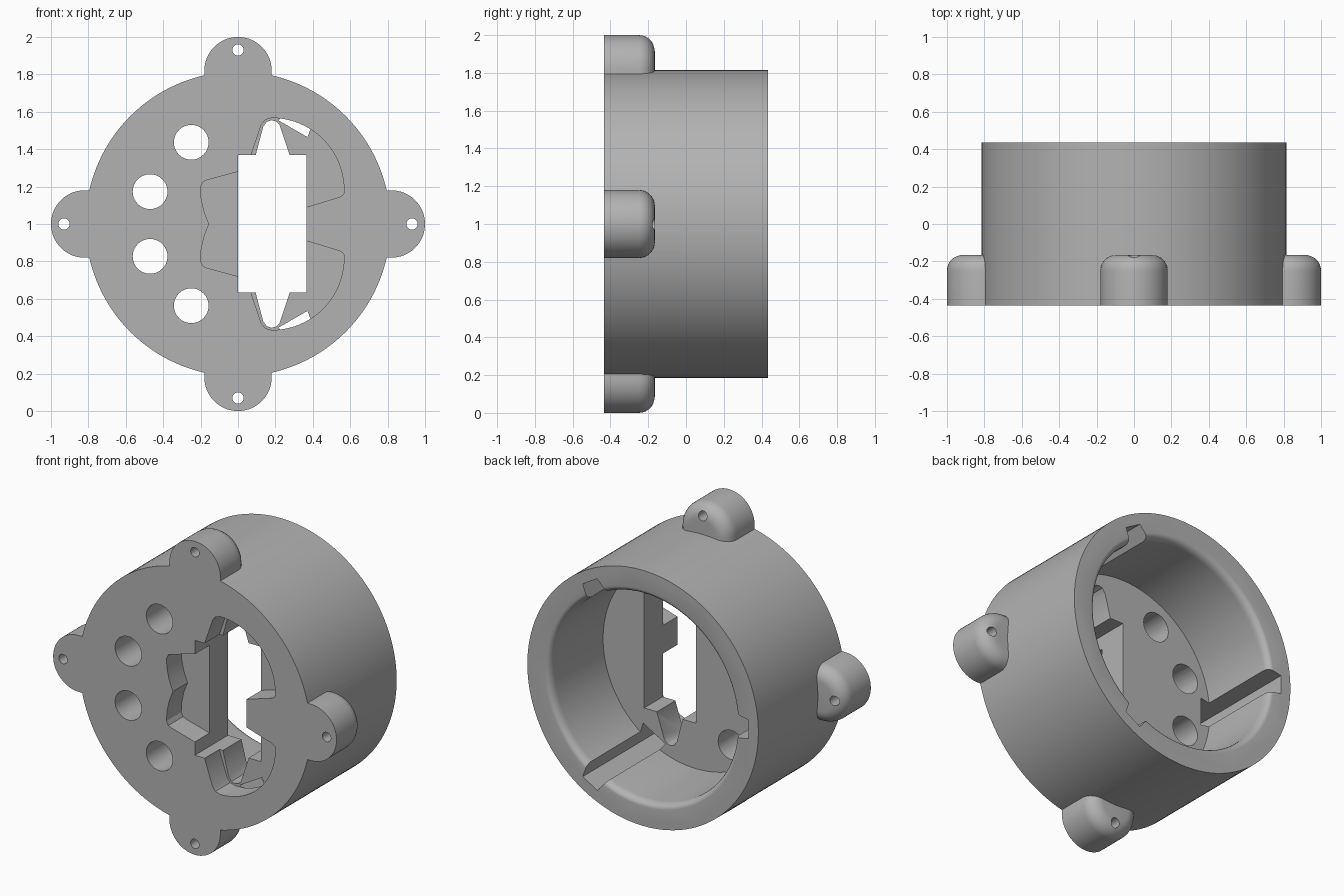
import bpy, bmesh
from math import pi, sin, cos, radians

cube = bpy.data.objects.get("Cube")
if cube:
    bpy.data.objects.remove(cube, do_unlink=True)

FRONT, BACK, MID = -0.435, 0.435, 1.0
POCKET_FLOOR, PLATE_BACK = -0.287, -0.10
OUT = FRONT - 0.1

grey = bpy.data.materials.new("plain grey")
grey.use_nodes = True
grey.diffuse_color = (0.45, 0.45, 0.45, 1)
grey.node_tree.nodes["Principled BSDF"].inputs["Base Color"].default_value = (0.45, 0.45, 0.45, 1)


def finish(name, bm):
    bmesh.ops.recalc_face_normals(bm, faces=bm.faces)
    mesh = bpy.data.meshes.new(name)
    bm.to_mesh(mesh)
    bm.free()
    mesh.materials.append(grey)
    obj = bpy.data.objects.new(name, mesh)
    bpy.context.collection.objects.link(obj)
    return obj


def prism(name, points, y0, y1, round_back=0):
    """Extrude an (x, z) outline along y, optionally rounding the rear edge."""
    bm = bmesh.new()
    face = bm.faces.new([bm.verts.new((x, y0, z)) for x, z in points])
    new = bmesh.ops.extrude_face_region(bm, geom=[face])["geom"]
    rear = [v for v in new if isinstance(v, bmesh.types.BMVert)]
    bmesh.ops.translate(bm, verts=rear, vec=(0, y1 - y0, 0))
    if round_back:
        edges = [e for e in bm.edges if all(v in rear for v in e.verts)]
        bmesh.ops.bevel(bm, geom=edges, offset=round_back, segments=7,
                        profile=0.5, affect='EDGES', clamp_overlap=True)
    return finish(name, bm)


def arc(cx, cz, r, a0, a1, n):
    return [(cx + r * cos(radians(a0 + (a1 - a0) * i / n)),
             cz + r * sin(radians(a0 + (a1 - a0) * i / n))) for i in range(n + 1)]


def disc(x, z, r, n=40):
    return arc(x, z, r, 0, 360, n)[:-1]


def turned(points, angle):
    """Map (radial, tangential) points to (x, z) around the main axis."""
    a = radians(angle)
    return [(r * cos(a) - t * sin(a), MID + r * sin(a) + t * cos(a)) for r, t in points]


def flipped(points):
    return [(x, 2 * MID - z) for x, z in points]


def combine(target, tool, operation):
    mod = target.modifiers.new(operation.title(), 'BOOLEAN')
    mod.operation, mod.solver, mod.object = operation, 'EXACT', tool
    tool.hide_render = True
    bpy.context.view_layer.objects.active = target
    bpy.ops.object.modifier_apply(modifier=mod.name)
    bpy.data.objects.remove(tool, do_unlink=True)


# Cup body: solid front plate, round wall, softened inner rim
housing = prism("housing", disc(0, MID, 0.815, 144), FRONT, BACK)
lip = [(0, BACK + 0.1), (0.69, BACK + 0.1), (0.69, BACK)]
lip += [(0.69 - 0.035 * sin(pi / 2 * i / 6), BACK - 0.05 * (1 - cos(pi / 2 * i / 6))) for i in range(1, 7)]
lip += [(0.655, PLATE_BACK), (0, PLATE_BACK)]
bm = bmesh.new()
verts = [bm.verts.new((r, y, MID)) for r, y in lip]
edges = [bm.edges.new(pair) for pair in zip(verts, verts[1:])]
bmesh.ops.spin(bm, geom=verts + edges, cent=(0, 0, MID), axis=(0, 1, 0),
               angle=2 * pi, steps=144, use_merge=False)
bmesh.ops.remove_doubles(bm, verts=bm.verts, dist=1e-5)
combine(housing, finish("cavity_cutter", bm), 'DIFFERENCE')

# Four mounting lugs with screw holes
for angle in (0, 90, 180, 270):
    outline = [(0.66, -0.18)] + arc(0.82, 0, 0.18, -90, 90, 28) + [(0.66, 0.18)]
    combine(housing, prism("lug", turned(outline, angle), FRONT, -0.165, 0.085), 'UNION')
for angle in (0, 90, 180, 270):
    hole = turned(disc(0.93, 0, 0.03, 20), angle)
    combine(housing, prism("screw_cutter", hole, OUT, 0), 'DIFFERENCE')

# Rectangular window through the plate
window = [(0, 0.635), (0.365, 0.635), (0.365, 1.368), (0, 1.368)]
combine(housing, prism("window_cutter", window, OUT, 0), 'DIFFERENCE')

# Side wing of the front pocket
wing = [(0.1, 1.307), (-0.165, 1.235), (-0.187, 1.225), (-0.2, 1.2),
        (-0.197, 1.14), (-0.182, 1.07)]
wing = wing + [(-0.155, MID)] + flipped(wing)[::-1]
combine(housing, prism("wing_cutter", wing, OUT, POCKET_FLOOR), 'DIFFERENCE')

# Curved pockets, tapered through-notches and cable holes, above and below
sector = ([(0.3, 1.07), (0.3, 1.3), (0.07, 1.3), (0.07, 1.37), (0.125, 1.53), (0.145, 1.557)]
          + arc(0.18, 1.18, 0.387, 90, 0, 28) + [(0.565, 1.16), (0.545, 1.145)])
notch = [(0.095, 1.3), (0.095, 1.37), (0.135, 1.52), (0.155, 1.547), (0.18, 1.555),
         (0.205, 1.548), (0.222, 1.53), (0.275, 1.37), (0.275, 1.3)]
for place in (list, flipped):
    combine(housing, prism("pocket_cutter", place(sector), OUT, POCKET_FLOOR), 'DIFFERENCE')
    combine(housing, prism("notch_cutter", place(notch), OUT, 0), 'DIFFERENCE')
    for x, z in ((-0.25, 1.437), (-0.47, 1.173)):
        combine(housing, prism("hole_cutter", place(disc(x, z, 0.093)), OUT, 0), 'DIFFERENCE')

# Three lengthwise keyways inside the wall
keyway = [(0.588, -0.09), (0.745, -0.06), (0.745, 0.06), (0.588, 0.09)]
for angle in (60, 180, 300):
    combine(housing, prism("keyway_cutter", turned(keyway, angle), POCKET_FLOOR - 0.004, BACK + 0.1), 'DIFFERENCE')

bpy.ops.object.select_all(action='DESELECT')
housing.select_set(True)
bpy.context.view_layer.objects.active = housing
bpy.ops.object.shade_smooth_by_angle(angle=radians(30))
